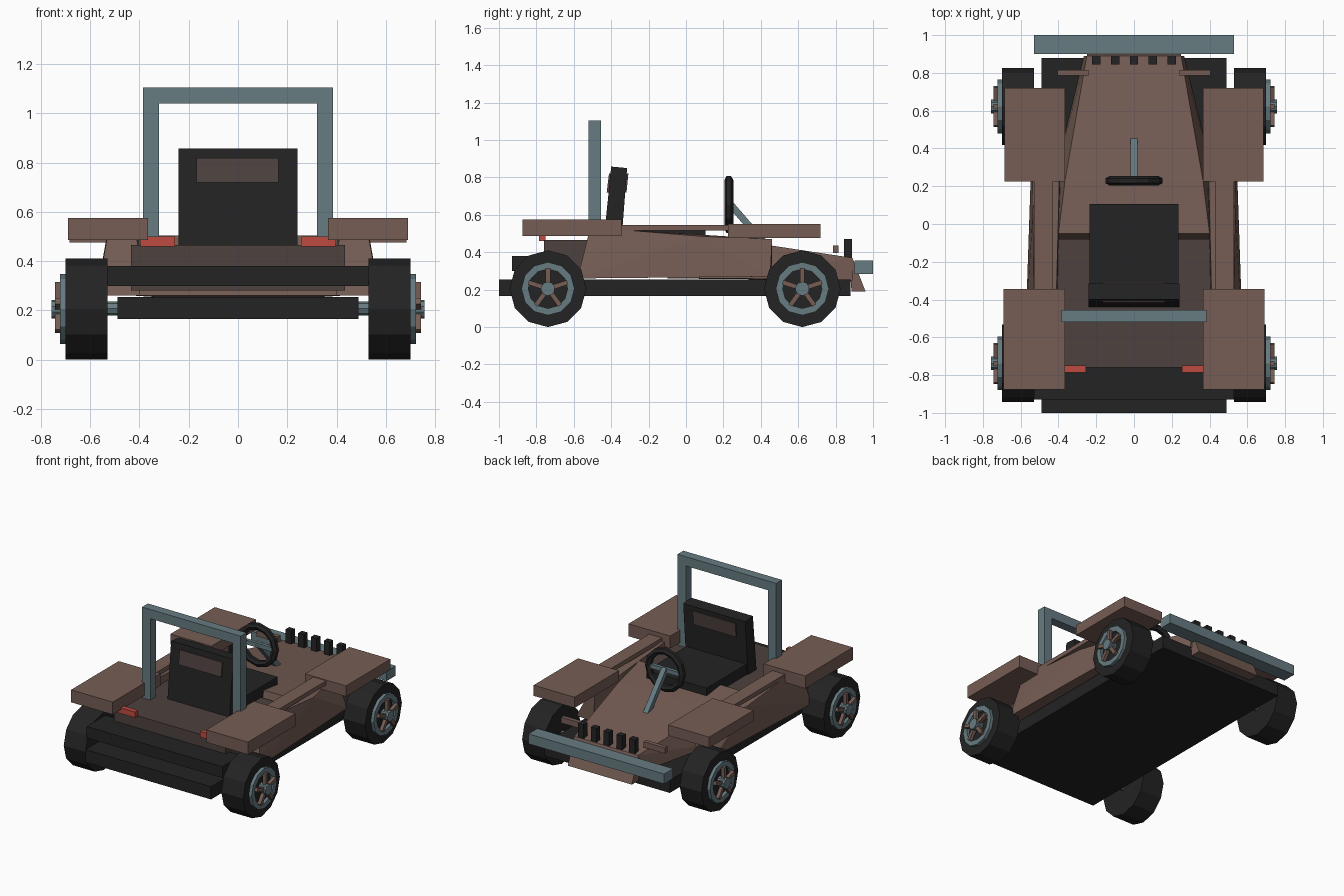
import bpy, bmesh, math
from mathutils import Vector, Matrix

if "Cube" in bpy.data.objects:
    bpy.data.objects.remove(bpy.data.objects["Cube"])

def material(name, rgb):
    m = bpy.data.materials.new(name)
    m.diffuse_color = (*rgb, 1)
    m.use_nodes = True
    m.node_tree.nodes["Principled BSDF"].inputs["Base Color"].default_value = m.diffuse_color
    return m

BROWN = material("brown paint", (0.18, 0.11, 0.09))
DARK = material("dark brown", (0.075, 0.054, 0.05))
BLACK = material("black rubber", (0.017, 0.017, 0.017))
STEEL = material("blue grey steel", (0.135, 0.2, 0.225))
RED = material("red light", (0.52, 0.07, 0.052))

def finish(name, bm, mat):
    bmesh.ops.recalc_face_normals(bm, faces=bm.faces)
    me = bpy.data.meshes.new(name)
    bm.to_mesh(me)
    bm.free()
    me.materials.append(mat)
    ob = bpy.data.objects.new(name, me)
    bpy.context.collection.objects.link(ob)
    return ob

def hull(name, pts, mat):
    bm = bmesh.new()
    for p in pts:
        bm.verts.new(p)
    r = bmesh.ops.convex_hull(bm, input=bm.verts)
    loose = [v for v in bm.verts if not v.link_faces]
    bmesh.ops.delete(bm, geom=loose, context='VERTS')
    return finish(name, bm, mat)

def box(name, x, y, z, mat):
    return hull(name, [(a, b, c) for a in x for b in y for c in z], mat)

def lathe_x(name, profile, sides, centre, mat, closed=False):
    """Spin (x, radius) points around the x axis, first vertex at the top."""
    bm = bmesh.new()
    rings = []
    for x, r in profile:
        rings.append([bm.verts.new((centre[0] + x,
                                    centre[1] + r * math.sin(2 * math.pi * i / sides),
                                    centre[2] + r * math.cos(2 * math.pi * i / sides)))
                      for i in range(sides)])
    n = len(rings)
    for k in range(n if closed else n - 1):
        a, b = rings[k], rings[(k + 1) % n]
        for i in range(sides):
            j = (i + 1) % sides
            bm.faces.new((a[i], a[j], b[j], b[i]))
    if not closed:
        bm.faces.new(rings[0])
        bm.faces.new(rings[-1])
    return finish(name, bm, mat)

def beam(name, a, b, w, mat):
    """Square bar between two points in a plane of constant x."""
    a, b = Vector(a), Vector(b)
    side = Vector((1, 0, 0)) * w / 2
    up = (b - a).normalized().cross(Vector((1, 0, 0))) * w / 2
    return hull(name, [p + s * side + t * up for p in (a, b)
                       for s in (-1, 1) for t in (-1, 1)], mat)

# Chassis and bumpers
box("chassis", (-.49, .49), (-1, .88), (.165, .255), BLACK)
box("rear_bumper", (-.53, .53), (-.93, -.72), (.30, .38), BLACK)
box("front_bumper", (-.53, .53), (.90, 1.0), (.285, .355), STEEL)

# Rear deck and tapered hood
box("rear_deck", (-.435, .435), (-.76, -.08), (.28, .465), DARK)
hood = []
nose = []
for s in (-1, 1):
    hood += [(s * .40, -.05, .505), (s * .365, .23, .47), (s * .25, .89, .37),
             (s * .41, -.10, .26), (s * .42, .25, .26), (s * .265, .89, .25)]
    nose += [(s * .25, .87, .37), (s * .25, .89, .37),
             (s * .25, .96, .19), (s * .25, .885, .19)]
hull("hood", hood, BROWN)
hull("nose", nose, BROWN)
for i in range(5):
    x = -.2 + .1 * i
    box("grille_block", (x - .022, x + .022), (.845, .887), (.36, .47), BLACK)

# Paired body parts
for s in (-1, 1):
    hull("side_pod", [(s * x, y, z) for x, y, z in (
        (.575, -.58, .26), (.54, .45, .27), (.53, -.52, .50), (.53, -.34, .52),
        (.535, .08, .485), (.43, .46, .47), (.40, -.58, .26), (.41, -.52, .50),
        (.41, -.34, .52), (.40, .46, .27), (.39, .46, .47))], BROWN)
    box("rear_fender", (s * .365, s * .69), (-.875, -.345), (.487, .575), BROWN)
    box("front_fender", (s * .365, s * .685), (.225, .72), (.475, .55), BROWN)
    box("side_rail", (s * .43, s * .53), (-.35, .23), (.515, .545), BROWN)
    box("hood_bracket", (s * .24, s * .405), (.785, .815), (.395, .435), BROWN)
    box("tail_light", (s * .255, s * .395), (-.785, -.75), (.46, .50), RED)
    box("roll_bar_post", (s * .32, s * .385), (-.52, -.455), (.46, 1.04), STEEL)
box("roll_bar_top", (-.385, .385), (-.52, -.455), (1.04, 1.105), STEEL)

# Seat
box("seat_cushion", (-.235, .235), (-.40, .105), (.44, .54), BLACK)
hull("seat_back", [(x, y, z) for x in (-.242, .242) for y, z in (
    (-.44, .46), (-.345, .46), (-.40, .858), (-.315, .85))], BLACK)
hull("head_pad", [(x, y, z) for x in (-.168, .165) for y, z in (
    (-.424, .72), (-.318, .72), (-.412, .82), (-.308, .82))], DARK)

# Steering wheel and column
lathe = lathe_x("steering_wheel",
                [(.024 * math.cos(math.pi * k / 3), .131 + .024 * math.sin(math.pi * k / 3))
                 for k in range(6)], 12, (0, 0, 0), BLACK, closed=True)
lathe.data.transform(Matrix.Translation((0, .229, .655)) @ Matrix.Rotation(math.pi / 2, 4, 'Z'))
box("steering_crossbar", (-.125, .125), (.217, .241), (.64, .67), STEEL)
beam("steering_column", (0, .23, .665), (0, .46, .40), .036, STEEL)

# Wheels
for y in (-.738, .622):
    lathe_x("axle", [(-.7, .028), (.7, .028)], 8, (0, y, .208), STEEL)
    for s in (-1, 1):
        c = (0, y, .205)
        lathe_x("tire", [(s * .53, .205), (s * .70, .205)], 12, c, BLACK)
        lathe_x("rim", [(s * .695, .142), (s * .722, .142), (s * .722, .105),
                        (s * .695, .105)], 12, c, STEEL, closed=True)
        lathe_x("hub", [(s * .695, .038), (s * .758, .038)], 10, c, STEEL)
        for k in range(5):
            a = 2 * math.pi * k / 5
            d = Vector((0, math.sin(a), math.cos(a)))
            beam("spoke", Vector((s * .731, y, .205)) + d * .02,
                 Vector((s * .731, y, .205)) + d * .11, .025, BROWN)
